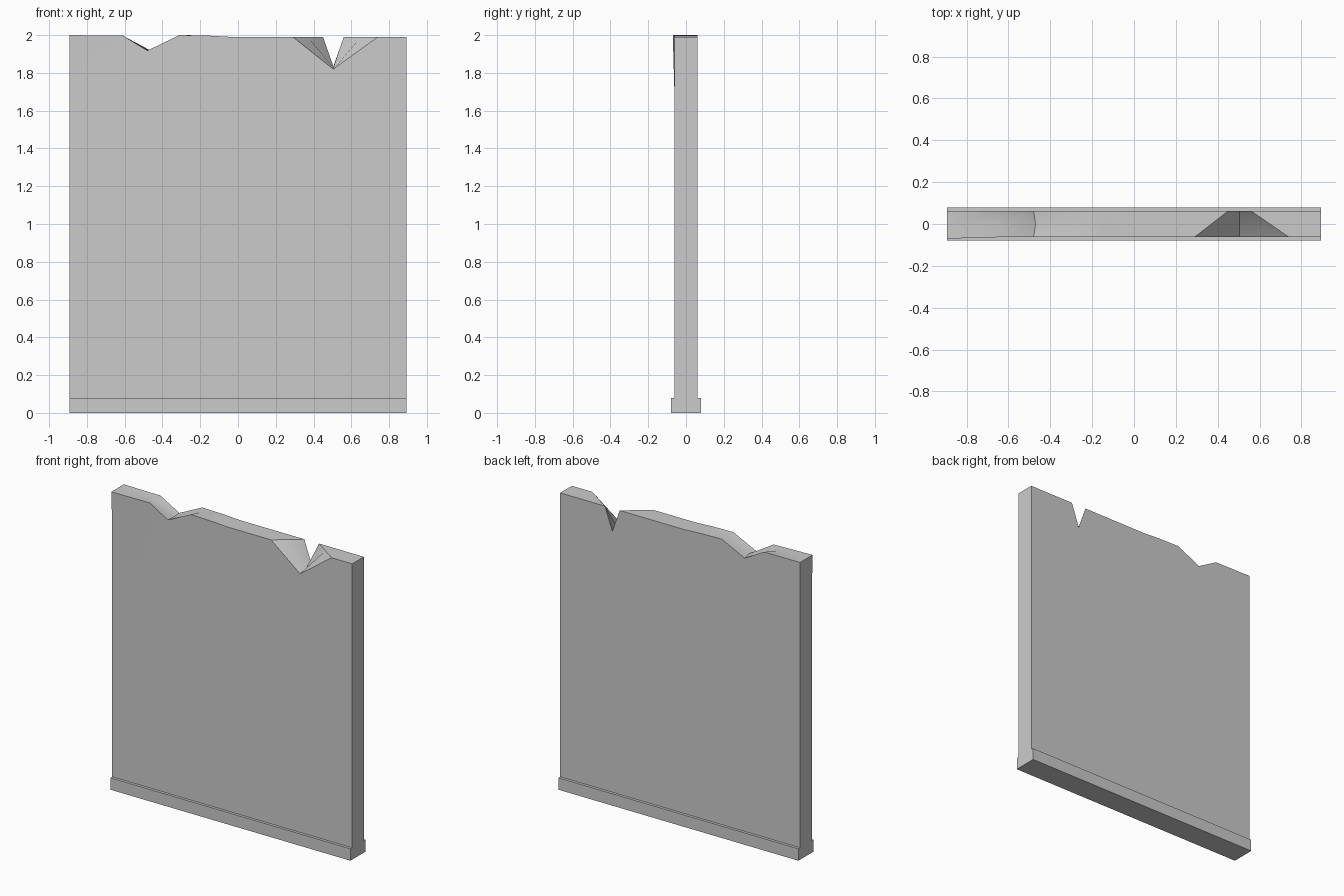
import bpy, bmesh

if "Cube" in bpy.data.objects:
    bpy.data.objects.remove(bpy.data.objects["Cube"])

W, T, BASE_T, BASE_H = 0.893, 0.062, 0.08, 0.08


def add_object(name, bm):
    bmesh.ops.recalc_face_normals(bm, faces=bm.faces)
    mesh = bpy.data.meshes.new(name)
    bm.to_mesh(mesh)
    bm.free()
    obj = bpy.data.objects.new(name, mesh)
    bpy.context.collection.objects.link(obj)
    return obj


# Base plinth
bm = bmesh.new()
bmesh.ops.create_cube(bm, size=1)
for v in bm.verts:
    v.co = (v.co.x * 2 * W, v.co.y * 2 * BASE_T, (v.co.z + 0.5) * BASE_H)
add_object("base_plinth", bm)

# Broken top edge: front (x, z), middle (x, z), back (x, z)
top_edge = [
    ((-W, 1.72), (-W, 1.72), (-W, 1.72)),
    ((-W, 2.0), (-W, 2.0), (-W, 2.0)),
    ((-0.61, 1.997), (-0.68, 1.997), (-0.62, 1.997)),   # shallow chip
    ((-0.48, 1.918), (-0.47, 1.922), (-0.48, 1.918)),
    ((-0.31, 2.0), (-0.28, 2.0), (-0.31, 2.0)),
    ((-0.15, 1.997),) * 3,
    ((-0.03, 1.99),) * 3,
    ((0.29, 1.99), (0.37, 1.99), (0.45, 1.99)),         # flared notch
    ((0.505, 1.82), (0.505, 1.828), (0.505, 1.835)),
    ((0.74, 1.99), (0.65, 1.99), (0.56, 1.99)),
    ((W, 1.99),) * 3,
    ((W, BASE_H),) * 3,
    ((-W, BASE_H),) * 3,
]

# Wall lofted through three outlines
bm = bmesh.new()
layers = []
for k, y in enumerate((-T, 0, T)):
    layers.append([bm.verts.new((p[k][0], y, p[k][1])) for p in top_edge])
front, back = layers[0], layers[2]
front[1].co.y = -0.07                                   # bent front corner
n = len(top_edge)
for a, b in zip(layers, layers[1:]):
    for i in range(n):
        j = (i + 1) % n
        bm.faces.new((a[i], a[j], b[j], b[i]))
bm.faces.new(front[:3])
bm.faces.new([front[0]] + front[2:])
bm.faces.new(back)
bmesh.ops.recalc_face_normals(bm, faces=bm.faces)
bmesh.ops.triangulate(bm, faces=[f for f in bm.faces if len(f.verts) > 4],
                      ngon_method='EAR_CLIP')
wall = add_object("broken_wall", bm)
bpy.context.view_layer.objects.active = wall
wall.select_set(True)
bpy.ops.object.shade_smooth_by_angle(angle=0.5)
